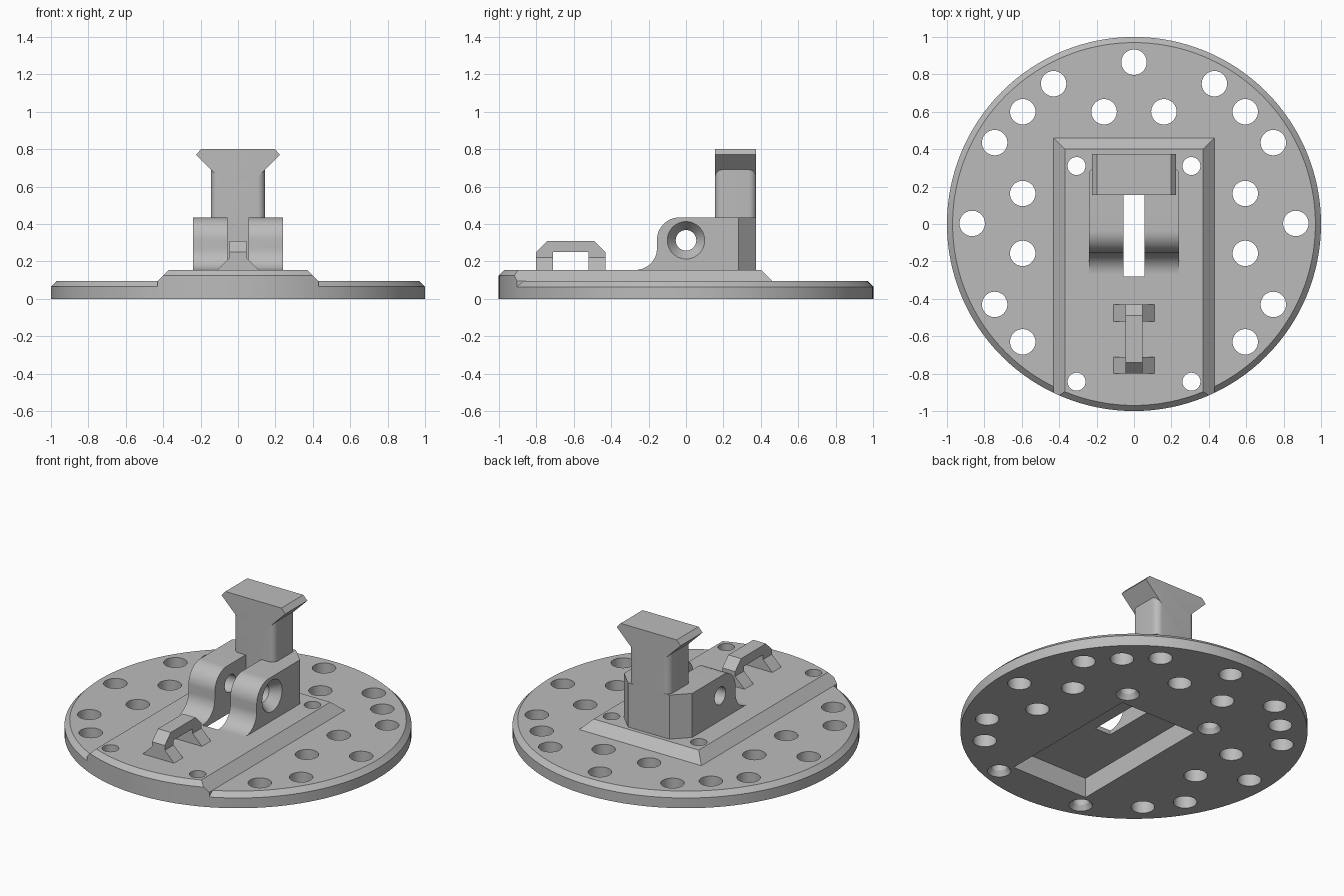
import bpy
import bmesh
from math import sin, cos, pi, radians

cube = bpy.data.objects.get("Cube")
if cube:
    bpy.data.objects.remove(cube, do_unlink=True)

grey = bpy.data.materials.new("plain_grey")
grey.use_nodes = True
grey.diffuse_color = (0.5, 0.5, 0.5, 1)
grey.node_tree.nodes["Principled BSDF"].inputs["Base Color"].default_value = (0.5, 0.5, 0.5, 1)


def arc(u, v, r, start, end, n):
    """Points on an arc, angles in degrees."""
    return [(u + r * cos(radians(start + (end - start) * i / n)),
             v + r * sin(radians(start + (end - start) * i / n))) for i in range(n + 1)]


def circle(u, v, r, n=40):
    return arc(u, v, r, 0, 360, n)[:-1]


def rect(u0, u1, v0, v1):
    return [(u0, v0), (u1, v0), (u1, v1), (u0, v1)]


def loft(name, sections, axis="z"):
    """Capped solid through (outline, position) sections along an axis."""
    place = {"x": lambda u, v, a: (a, u, v),
             "y": lambda u, v, a: (u, a, v),
             "z": lambda u, v, a: (u, v, a)}[axis]
    bm = bmesh.new()
    rings = [[bm.verts.new(place(u, v, a)) for u, v in pts] for pts, a in sections]
    n = len(rings[0])
    for low, high in zip(rings, rings[1:]):
        for i in range(n):
            j = (i + 1) % n
            bm.faces.new((low[i], low[j], high[j], high[i]))
    bm.faces.new(rings[0][::-1])
    bm.faces.new(rings[-1])
    bmesh.ops.recalc_face_normals(bm, faces=bm.faces)
    mesh = bpy.data.meshes.new(name)
    bm.to_mesh(mesh)
    bm.free()
    mesh.materials.append(grey)
    obj = bpy.data.objects.new(name, mesh)
    bpy.context.collection.objects.link(obj)
    return obj


def prism(name, pts, axis, lo, hi):
    return loft(name, [(pts, lo), (pts, hi)], axis)


def combine(obj, other, operation):
    """Apply a boolean and discard the helper solid."""
    mod = obj.modifiers.new("bool", "BOOLEAN")
    mod.solver = "EXACT"
    mod.operation = operation
    mod.object = other
    bpy.context.view_layer.objects.active = obj
    bpy.ops.object.modifier_apply(modifier=mod.name)
    bpy.data.objects.remove(other, do_unlink=True)


def cut(obj, other):
    combine(obj, other, "DIFFERENCE")


# Round base plate with a chamfered rim
SEG = 128
rim, inner = circle(0, 0, 1, SEG), circle(0, 0, 0.97, SEG)
base = loft("base_plate", [(rim, 0), (rim, 0.065), (inner, 0.095)])

# Raised platform with sloped sides, trimmed to the rim at the front
foot = rect(-0.43, 0.43, -1.2, 0.46)
platform = loft("platform", [(foot, 0.03), (foot, 0.095),
                             (rect(-0.37, 0.37, -1.2, 0.40), 0.155)])
trim = loft("trim", [(rim, 0), (rim, 0.125), (inner, 0.155), (inner, 0.2)])
combine(platform, trim, "INTERSECT")
combine(base, platform, "UNION")

# Pocket underneath and slot through the platform
cut(base, prism("pocket", rect(-0.27, 0.27, -0.757, 0.217), "z", -0.1, 0.127))
cut(base, prism("slot", rect(-0.055, 0.055, -0.28, 0.16), "z", -0.1, 0.3))

# Plate holes, mirrored left and right
side_holes = [(0.16, 0.6), (0.43, 0.75), (0.595, 0.6), (0.745, 0.435), (0.595, 0.163),
              (0.865, 0.003), (0.595, -0.157), (0.745, -0.43), (0.595, -0.63)]
cut(base, prism("hole", circle(0, 0.865, 0.068), "z", -0.1, 0.3))
for side in (-1, 1):
    for x, y in side_holes:
        cut(base, prism("hole", circle(side * x, y, 0.068), "z", -0.1, 0.3))
    # Screw holes, countersunk from below
    for y in (0.31, -0.843):
        outline = circle(side * 0.307, y, 0.048)
        wide = circle(side * 0.307, y, 0.068)
        cut(base, loft("screw_hole", [(wide, -0.01), (wide, 0), (outline, 0.03), (outline, 0.3)]))

# Hinge block: rounded front, filleted foot, chamfered back corners
profile = ([(0.375, 0.155)] + [(0.375, 0.435)]
           + arc(-0.035, 0.315, 0.12, 90, 180, 16)
           + arc(-0.27, 0.27, 0.115, 0, -90, 16))
hinge = prism("hinge_block", profile, "x", -0.24, 0.24)
plan = [(-0.24, -0.4), (0.24, -0.4), (0.24, 0.28), (0.145, 0.375), (-0.145, 0.375), (-0.24, 0.28)]
combine(hinge, prism("plan", plan, "z", 0.1, 0.6), "INTERSECT")
cut(hinge, prism("gap", rect(-0.055, 0.055, -0.5, 0.16), "z", 0.1, 0.6))
cut(hinge, prism("bore", circle(0, 0.313, 0.055), "x", -0.4, 0.4))
wide = circle(0, 0.313, 0.1)
cut(hinge, loft("bore_cone", [(circle(0, 0.313, 0.055), 0.18), (wide, 0.24), (wide, 0.3)], "x"))

# Upright post with rounded corners and a flared head
R = 0.04
x, y0, y1 = 0.145 - R, 0.155 + R, 0.375 - R
outline = (arc(x, y1, R, 0, 90, 8) + arc(-x, y1, R, 90, 180, 8)
           + arc(-x, y0, R, 180, 270, 8) + arc(x, y0, R, 270, 360, 8))
post = prism("post", outline, "z", 0.434, 0.78)
head = [(0.1, 0.645), (0.225, 0.77), (0.197, 0.8), (-0.197, 0.8), (-0.225, 0.77), (-0.1, 0.645)]
combine(post, prism("head", head, "y", 0.155, 0.375), "UNION")

# Loop bracket at the front with splayed feet
loop = [(-0.8, 0.15), (-0.8, 0.25), (-0.74, 0.31), (-0.49, 0.31), (-0.43, 0.25), (-0.43, 0.15),
        (-0.52, 0.15), (-0.52, 0.25), (-0.71, 0.25), (-0.71, 0.15)]
bracket = prism("loop_bracket", loop, "x", -0.045, 0.045)
splay = [(-0.115, 0.15), (0.115, 0.15), (0.045, 0.22), (-0.045, 0.22)]
for y in (-0.8, -0.52):
    combine(bracket, prism("bracket_foot", splay, "y", y, y + 0.09), "UNION")

# Smooth curved faces, keep hard edges
bpy.ops.object.select_all(action="DESELECT")
for obj in (base, hinge, post, bracket):
    obj.select_set(True)
bpy.context.view_layer.objects.active = base
bpy.ops.object.shade_smooth_by_angle(angle=radians(30))
